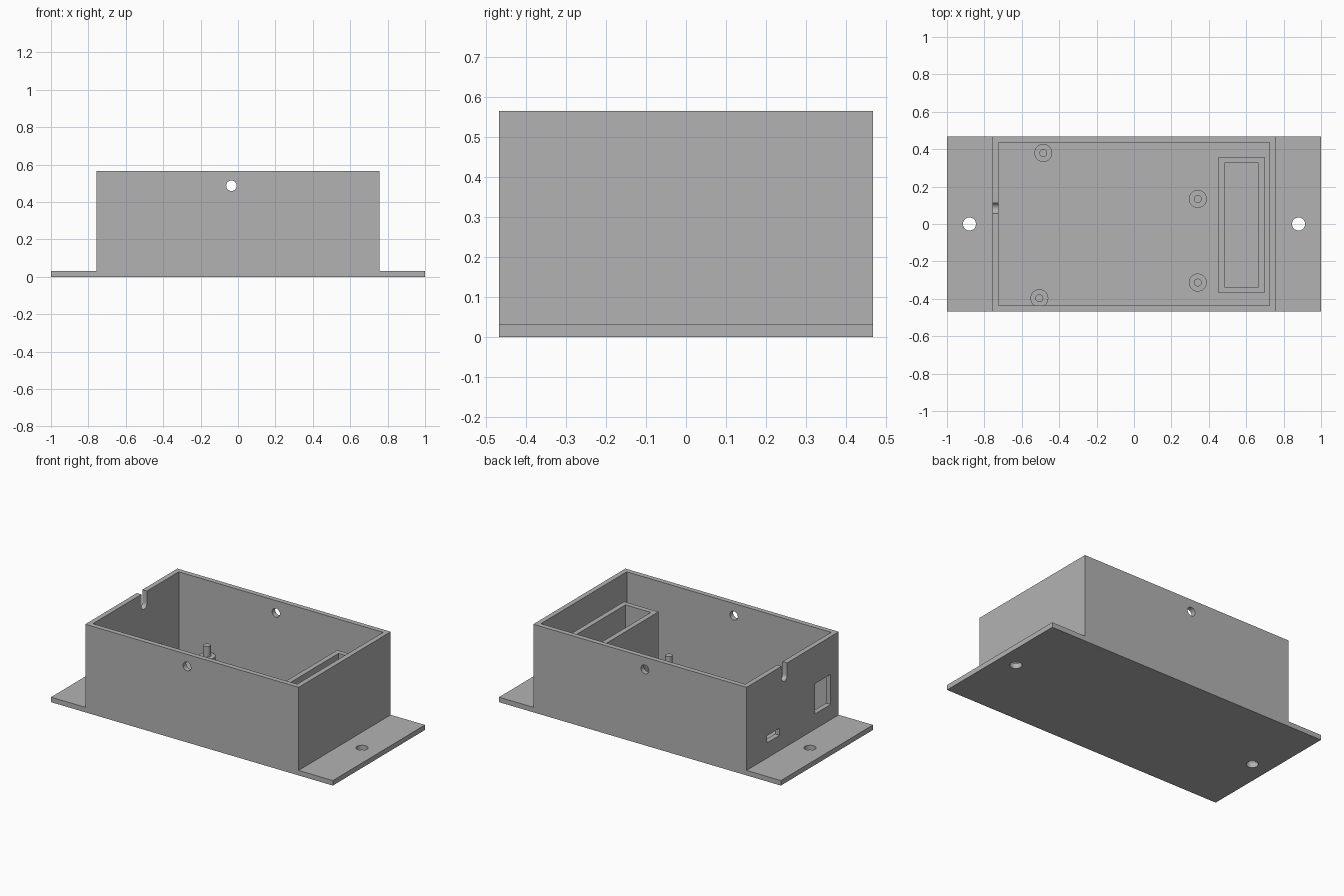
import bpy
import bmesh
import math

if "Cube" in bpy.data.objects:
    bpy.data.objects.remove(bpy.data.objects["Cube"], do_unlink=True)

grey = bpy.data.materials.new("plain grey")
grey.use_nodes = True
colour = (0.45, 0.45, 0.45, 1)
grey.diffuse_color = colour
grey.node_tree.nodes["Principled BSDF"].inputs["Base Color"].default_value = colour

# Overall sizes
LENGTH, DEPTH, HEIGHT = 1.0, 0.467, 0.565   # half length, half depth, full height
BOX = 0.757                                 # half length of the box
FLOOR = WALL = 0.032
HOLE_X, HOLE_Z, HOLE_R = -0.035, 0.487, 0.028


def rect(a0, a1, b0, b1):
    return [(a0, b0), (a1, b0), (a1, b1), (a0, b1)]


def arc(a, b, r, start=0, sweep=360, steps=32):
    count = steps if sweep == 360 else steps + 1
    angles = [math.radians(start + sweep * i / steps) for i in range(count)]
    return [(a + r * math.cos(t), b + r * math.sin(t)) for t in angles]


def prism(name, outline, axis, lo, hi):
    """Extrude a 2D outline along an axis; the outline uses the other two axes."""
    place = {"x": lambda a, b, h: (h, a, b),
             "y": lambda a, b, h: (a, h, b),
             "z": lambda a, b, h: (a, b, h)}[axis]
    bm = bmesh.new()
    rings = [[bm.verts.new(place(a, b, h)) for a, b in outline] for h in (lo, hi)]
    for ring in rings:
        bm.faces.new(ring)
    n = len(outline)
    for i in range(n):
        j = (i + 1) % n
        bm.faces.new((rings[0][i], rings[0][j], rings[1][j], rings[1][i]))
    bmesh.ops.recalc_face_normals(bm, faces=bm.faces)
    mesh = bpy.data.meshes.new(name)
    bm.to_mesh(mesh)
    bm.free()
    mesh.materials.append(grey)
    obj = bpy.data.objects.new(name, mesh)
    bpy.context.collection.objects.link(obj)
    return obj


def activate(obj):
    bpy.ops.object.select_all(action="DESELECT")
    obj.select_set(True)
    bpy.context.view_layer.objects.active = obj


def cut(target, cutter):
    mod = target.modifiers.new("cut", "BOOLEAN")
    mod.operation = "DIFFERENCE"
    mod.solver = "EXACT"
    mod.object = cutter
    activate(target)
    bpy.ops.object.modifier_apply(modifier=mod.name)
    bpy.data.objects.remove(cutter, do_unlink=True)


def finish(obj):
    activate(obj)
    bpy.ops.object.shade_smooth_by_angle(angle=math.radians(30))


# Enclosure: box and mounting flanges in one stepped profile
profile = [(-LENGTH, 0), (LENGTH, 0), (LENGTH, FLOOR), (BOX, FLOOR),
           (BOX, HEIGHT), (-BOX, HEIGHT), (-BOX, FLOOR), (-LENGTH, FLOOR)]
body = prism("enclosure", profile, "y", -DEPTH, DEPTH)
inner_x, inner_y = BOX - WALL, DEPTH - WALL
cut(body, prism("cavity", rect(-inner_x, inner_x, -inner_y, inner_y), "z", FLOOR, 1))

# Lid screw holes through front and back walls
cut(body, prism("lid_holes", arc(HOLE_X, HOLE_Z, HOLE_R), "y", -1, 1))

# Mounting holes in the flanges
for x in (-0.88, 0.88):
    cut(body, prism("mount_hole", arc(x, 0, 0.035), "z", -1, 0.2))

# Right wall openings: cable slot with round bottom, socket window, small port
slot = arc(0.084, HOLE_Z, HOLE_R, 180, 180, 16) + [(0.084 + HOLE_R, 1), (0.084 - HOLE_R, 1)]
for outline in (slot, rect(-0.385, -0.226, 0.13, 0.323), rect(0.133, 0.262, 0.13, 0.175)):
    cut(body, prism("wall_opening", outline, "x", -0.9, -0.6))
finish(body)

# Inner compartment: an open rectangular frame standing on the floor
x0, x1, y0, y1 = 0.453, 0.697, -0.368, 0.359
frame = prism("compartment", rect(x0, x1, y0, y1), "z", FLOOR, 0.407)
cut(frame, prism("compartment_cavity",
                 rect(x0 + WALL, x1 - WALL, y0 + WALL, y1 - WALL), "z", -1, 1))
finish(frame)

# Board standoffs with locating pins
posts = [(-0.485, 0.38), (0.341, 0.134), (0.341, -0.313), (-0.506, -0.397)]
for i, (x, y) in enumerate(posts, 1):
    finish(prism(f"standoff_{i}", arc(x, y, 0.048), "z", FLOOR, 0.112))
    finish(prism(f"standoff_pin_{i}", arc(x, y, 0.021), "z", 0.112, 0.18))
